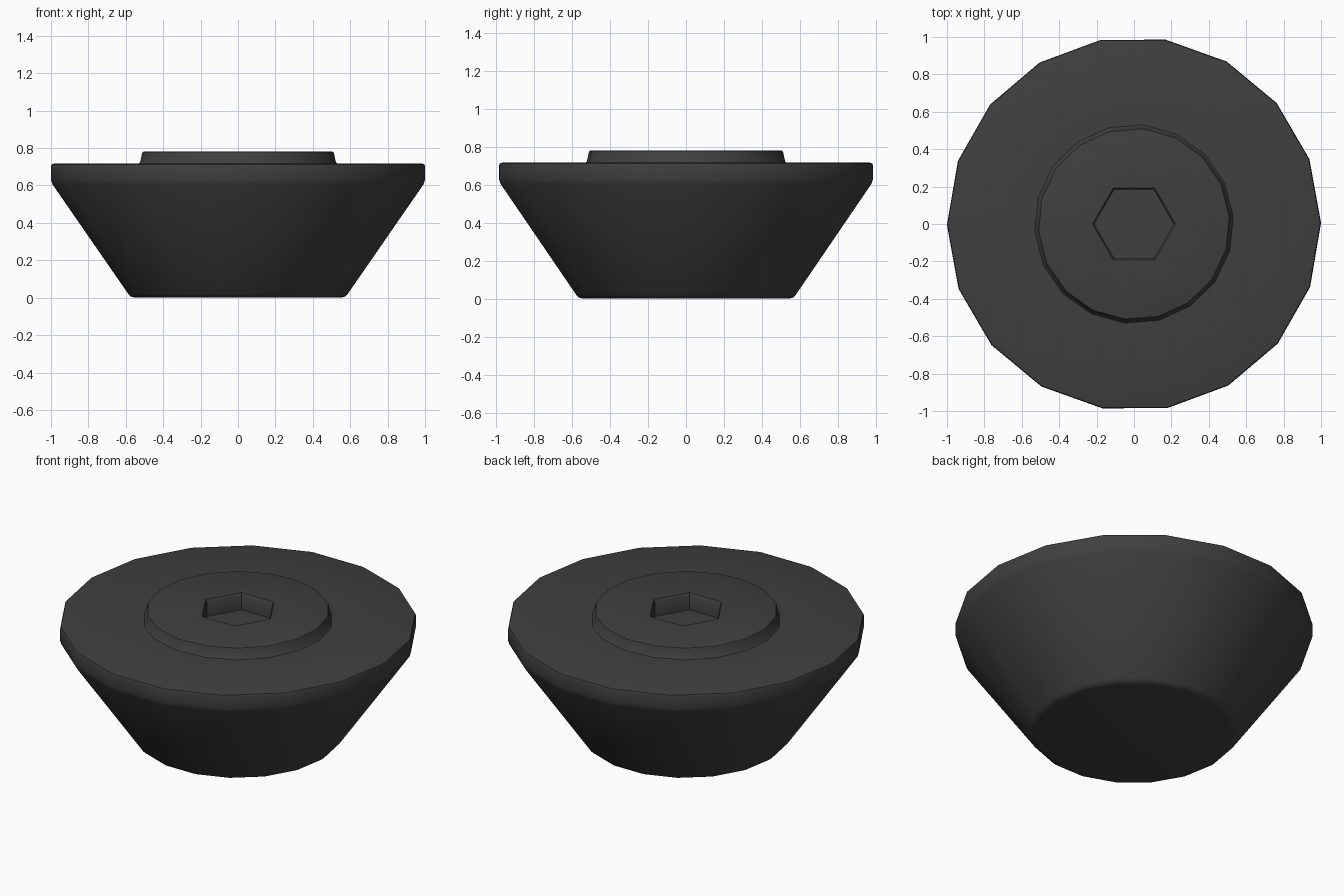
import bpy, bmesh
from math import radians, sin, cos, tau

if "Cube" in bpy.data.objects:
    bpy.data.objects.remove(bpy.data.objects["Cube"])

SIDES = 18


def ring(bm, r, z, phase, n=SIDES):
    return [bm.verts.new((r * cos(phase + tau * i / n), r * sin(phase + tau * i / n), z))
            for i in range(n)]


def make_object(name, bm):
    bmesh.ops.recalc_face_normals(bm, faces=bm.faces)
    me = bpy.data.meshes.new(name)
    bm.to_mesh(me)
    bm.free()
    ob = bpy.data.objects.new(name, me)
    bpy.context.collection.objects.link(ob)
    return ob


def lathe(name, profile, n=SIDES):
    """Solid from (radius, z, phase) rings, capped at both ends."""
    bm = bmesh.new()
    rings = [ring(bm, r, z, radians(p), n) for r, z, p in profile]
    for a, b in zip(rings, rings[1:]):
        for i in range(n):
            j = (i + 1) % n
            bm.faces.new((a[i], a[j], b[j], b[i]))
    bm.faces.new(rings[0][::-1])
    bm.faces.new(rings[-1])
    return make_object(name, bm)


# Tapered foot with rounded rim and raised collar
outer = [(0.55, 0), (0.572, 0.006), (0.588, 0.022), (0.992, 0.606), (1.0, 0.63),
         (1.0, 0.702), (0.996, 0.713), (0.984, 0.717)]
collar = [(0.532, 0.717), (0.525, 0.724), (0.515, 0.77), (0.511, 0.779), (0.502, 0.782)]
foot = lathe("rubber_foot", [(r, z, 0.3) for r, z in outer] + [(r, z, 4.5) for r, z in collar])

# Hexagonal socket
cutter = lathe("socket_cutter", [(0.212, 0.68, 0), (0.212, 0.768, 0), (0.222, 0.782, 0),
                                 (0.222, 0.9, 0)], 6)
cutter.hide_render = True
mod = foot.modifiers.new("socket", 'BOOLEAN')
mod.operation = 'DIFFERENCE'
mod.solver = 'EXACT'
mod.object = cutter
bpy.context.view_layer.objects.active = foot
foot.select_set(True)
cutter.select_set(False)
bpy.ops.object.modifier_apply(modifier=mod.name)
bpy.data.objects.remove(cutter)

# Dark rubber colour and shading
mat = bpy.data.materials.new("black_rubber")
mat.diffuse_color = (0.05, 0.05, 0.05, 1)
mat.use_nodes = True
mat.node_tree.nodes["Principled BSDF"].inputs["Base Color"].default_value = mat.diffuse_color
foot.data.materials.clear()
foot.data.materials.append(mat)
bpy.ops.object.shade_smooth_by_angle(angle=radians(40))
